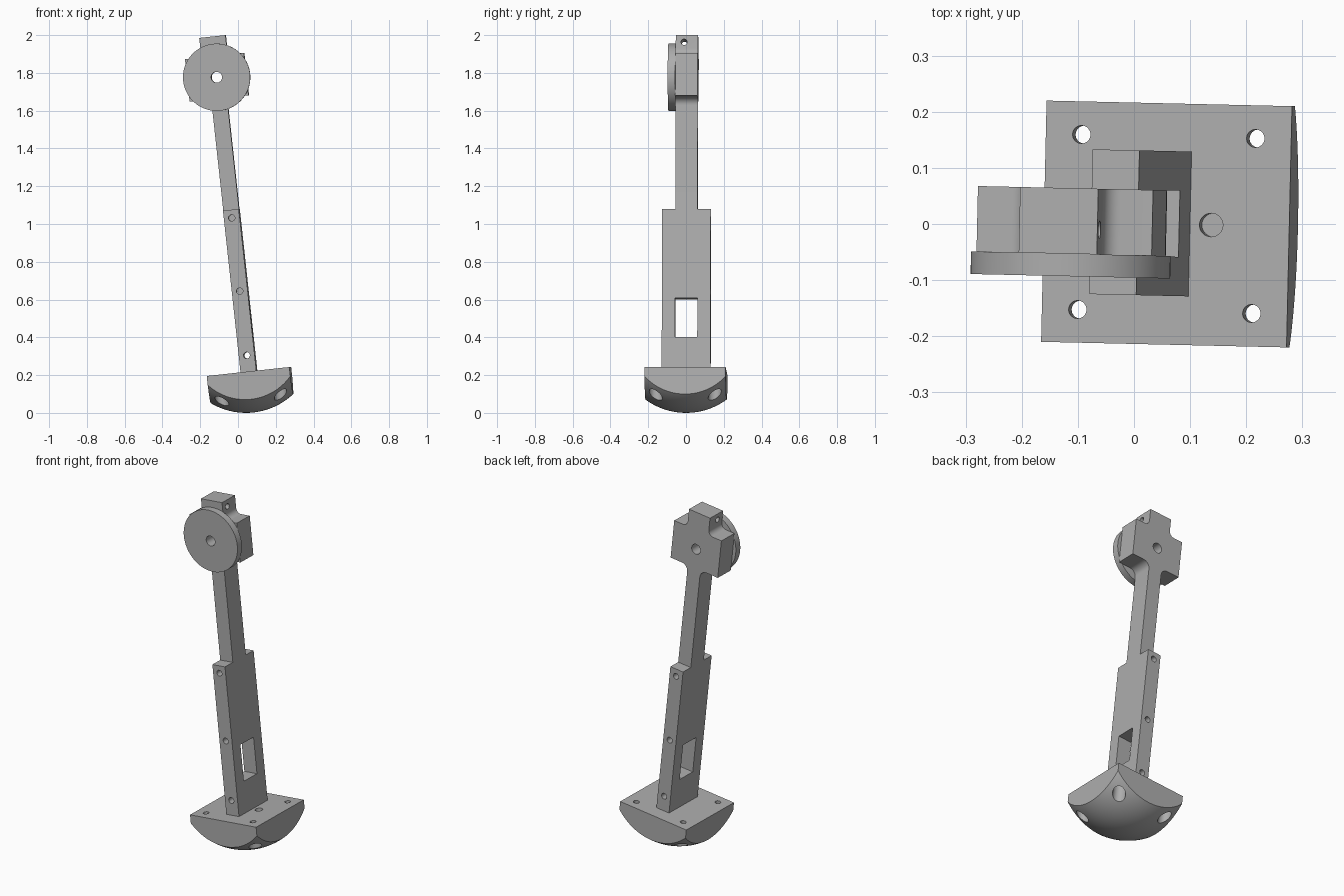
import bpy
import bmesh
from math import radians, sin, cos
from mathutils import Matrix, Vector

cube = bpy.data.objects.get("Cube")
if cube:
    bpy.data.objects.remove(cube)

grey = bpy.data.materials.new("plain grey")
grey.use_nodes = True
colour = (0.42, 0.42, 0.42, 1)
grey.diffuse_color = colour
grey.node_tree.nodes["Principled BSDF"].inputs["Base Color"].default_value = colour

# The whole leg leans sideways and is turned slightly
POSE = (Matrix.Translation((0.058, 0, 0.219))
        @ Matrix.Rotation(radians(-1.3), 4, 'Z')
        @ Matrix.Rotation(radians(-6.2), 4, 'Y'))
PIVOT = 1.567      # height of the hub along the leg
LEG_TOP = 0.861    # top of the wide lower part
HALF = 0.042       # half thickness of the leg


def new_object(name, bm):
    bmesh.ops.recalc_face_normals(bm, faces=bm.faces)
    mesh = bpy.data.meshes.new(name)
    bm.to_mesh(mesh)
    bm.free()
    mesh.materials.append(grey)
    obj = bpy.data.objects.new(name, mesh)
    bpy.context.collection.objects.link(obj)
    return obj


def box(name, low, high):
    low, high = Vector(low), Vector(high)
    bm = bmesh.new()
    bmesh.ops.create_cube(bm, size=1)
    bmesh.ops.scale(bm, vec=high - low, verts=bm.verts)
    bmesh.ops.translate(bm, vec=(low + high) / 2, verts=bm.verts)
    return new_object(name, bm)


def rod(name, start, end, radius, sides=32):
    start, end = Vector(start), Vector(end)
    axis = end - start
    turn = axis.to_track_quat('Z', 'Y').to_matrix().to_4x4()
    bm = bmesh.new()
    bmesh.ops.create_cone(bm, cap_ends=True, segments=sides, radius1=radius,
                          radius2=radius, depth=axis.length,
                          matrix=Matrix.Translation((start + end) / 2) @ turn)
    return new_object(name, bm)


def cut(obj, cutters, operation='DIFFERENCE'):
    for cutter in cutters:
        mod = obj.modifiers.new("cut", 'BOOLEAN')
        mod.operation = operation
        mod.solver = 'EXACT'
        mod.object = cutter
    graph = bpy.context.evaluated_depsgraph_get()
    mesh = bpy.data.meshes.new_from_object(obj.evaluated_get(graph))
    obj.modifiers.clear()
    obj.data = mesh
    for cutter in cutters:
        bpy.data.objects.remove(cutter)


def arc(cx, cz, r, a0, a1, steps=8):
    angles = [radians(a0 + (a1 - a0) * i / steps) for i in range(steps + 1)]
    return [(cx + r * cos(a), cz + r * sin(a)) for a in angles]


# Foot: square block rounded below by a sphere
bm = bmesh.new()
bmesh.ops.create_uvsphere(bm, u_segments=96, v_segments=64, radius=0.364,
                          matrix=Matrix.Translation((0, 0, 0.146)))
ball = new_object("foot_ball", bm)
foot = box("foot", (-0.22, -0.215, -0.3), (0.22, 0.215, 0))
cut(foot, [ball], 'INTERSECT')

# Foot holes: four counterbored screw holes and one blind hole
holes = [rod("hole", (0.08, 0, -0.04), (0.08, 0, 0.1), 0.021)]
for x in (-0.156, 0.156):
    for y in (-0.156, 0.156):
        holes.append(rod("hole", (x, y, -0.3), (x, y, 0.1), 0.016))
        holes.append(rod("bore", (x, y, -0.3), (x, y, -0.05), 0.035))
cut(foot, holes)

# Lower leg: wide plate with a window and screw holes in both edges
lower_leg = box("lower_leg", (-HALF, -0.128, 0), (HALF, 0.13, LEG_TOP))
holes = [box("window", (-0.1, -0.058, 0.178), (0.1, 0.06, 0.388)),
         rod("hole", (0, -0.3, 0.086), (0, 0.3, 0.086), 0.017)]
for z in (0.428, 0.818):
    for side in (-1, 1):
        holes.append(rod("hole", (0, side * 0.06, z), (0, side * 0.3, z), 0.017))
cut(lower_leg, holes)

# Upper leg and cross-shaped hub: one filleted outline, mirrored and extruded
side = [(HALF, LEG_TOP - PIVOT)]
side += arc(HALF + 0.04, -0.153, 0.04, 180, 90)
side += [(0.157, -0.113), (0.157, 0.113)]
side += arc(0.1, 0.143, 0.03, 270, 180)
side += [(0.07, 0.217)]
outline = side + [(-x, z) for x, z in reversed(side)]
bm = bmesh.new()
face = bm.faces.new([bm.verts.new((x, -0.057, z + PIVOT)) for x, z in outline])
extruded = bmesh.ops.extrude_face_region(bm, geom=[face])["geom"]
bmesh.ops.translate(bm, vec=(0, 0.117, 0),
                    verts=[v for v in extruded if isinstance(v, bmesh.types.BMVert)])
upper_leg = new_object("upper_leg_and_hub", bm)
cut(upper_leg, [
    rod("pivot_hole", (0, -0.3, PIVOT), (0, 0.3, PIVOT), 0.029),
    rod("pin_hole", (-0.3, -0.013, PIVOT + 0.18), (0.3, -0.013, PIVOT + 0.18), 0.016)])

# Round disc on the front of the hub
disc = rod("hub_disc", (0, -0.097, PIVOT), (0, -0.057, PIVOT), 0.178, 96)
cut(disc, [rod("pivot_hole", (0, -0.3, PIVOT), (0, 0.3, PIVOT), 0.029)])

# Pose the parts and smooth the round surfaces
bpy.ops.object.select_all(action='DESELECT')
for part in (foot, lower_leg, upper_leg, disc):
    part.matrix_world = POSE
    part.select_set(True)
bpy.context.view_layer.objects.active = foot
bpy.ops.object.shade_smooth_by_angle(angle=radians(30))
